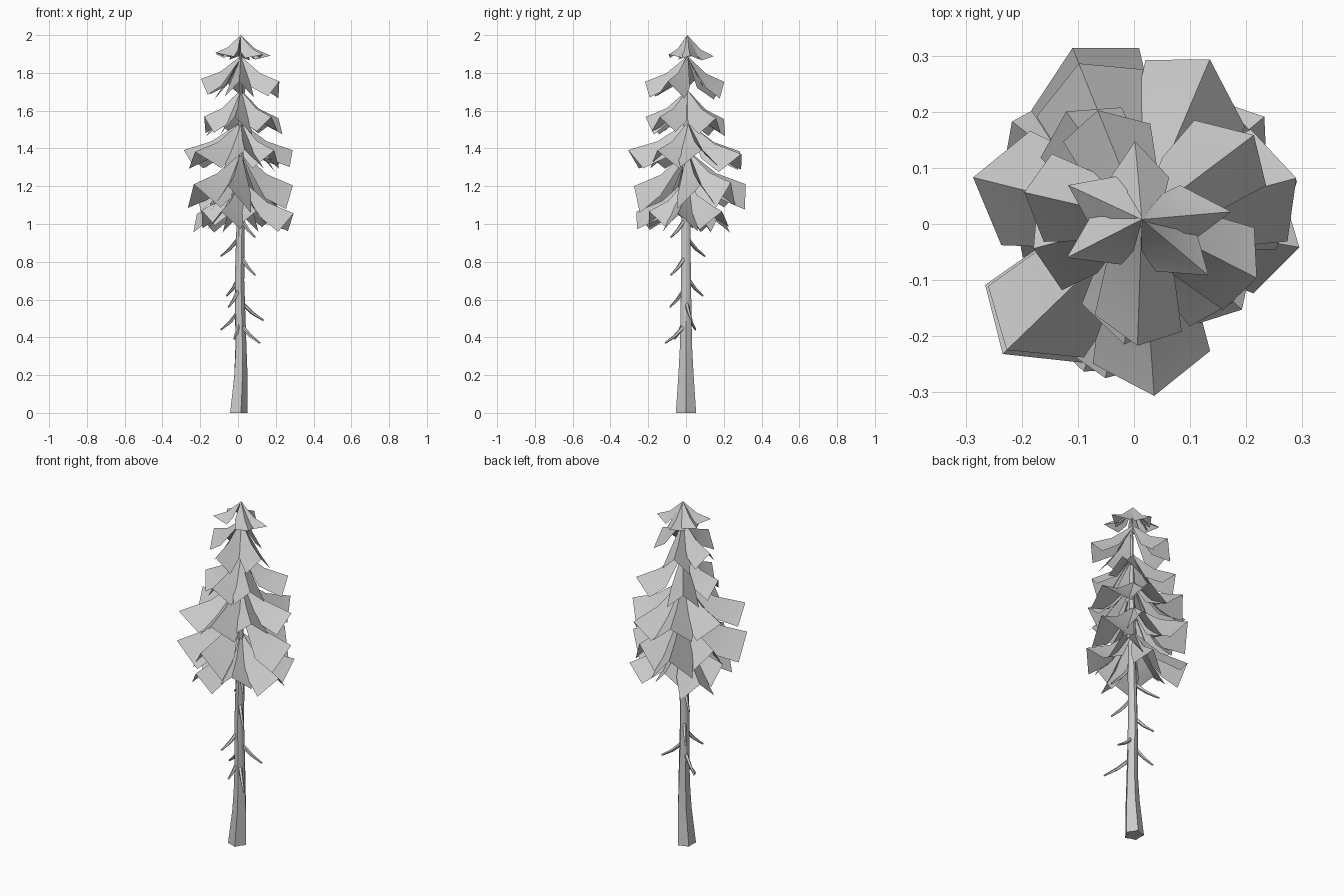
import bpy, math, random
from mathutils import Vector

random.seed(4)
if "Cube" in bpy.data.objects:
    bpy.data.objects.remove(bpy.data.objects["Cube"], do_unlink=True)

grey = bpy.data.materials.new("plain_grey")
grey.use_nodes = True
grey.diffuse_color = (0.6, 0.6, 0.6, 1)
grey.node_tree.nodes["Principled BSDF"].inputs["Base Color"].default_value = (0.6, 0.6, 0.6, 1)


def make(name, verts, faces, angle=35):
    mesh = bpy.data.meshes.new(name)
    mesh.from_pydata([tuple(v) for v in verts], [], faces)
    mesh.materials.append(grey)
    obj = bpy.data.objects.new(name, mesh)
    bpy.context.collection.objects.link(obj)
    bpy.ops.object.select_all(action="DESELECT")
    obj.select_set(True)
    bpy.context.view_layer.objects.active = obj
    bpy.ops.object.shade_smooth_by_angle(angle=math.radians(angle))
    return obj


def tube(rings, n):
    """Skin a list of vertex rings and cap both ends."""
    verts = [v for ring in rings for v in ring]
    faces = [list(range(n))[::-1]]
    for k in range(len(rings) - 1):
        for i in range(n):
            j = (i + 1) % n
            faces.append([k * n + i, k * n + j, k * n + n + j, k * n + n + i])
    faces.append(list(range(len(verts) - n, len(verts))))
    return verts, faces


# Trunk: gently bent, with a fluted flare at the foot
SIDES = 10
rings = []
for z, cx, r, flute in [(0, 0, 0.045, 0.14), (0.2, 0.012, 0.035, 0.1), (0.36, 0.014, 0.029, 0.05),
                        (0.7, 0.008, 0.025, 0), (1.0, 0.014, 0.022, 0), (1.5, 0.014, 0.014, 0),
                        (1.94, 0.014, 0.004, 0)]:
    ring = []
    for i in range(SIDES):
        a = math.tau * i / SIDES
        rr = r * (1 + flute * (-1) ** i)
        ring.append((cx + rr * math.cos(a), 1.1 * rr * math.sin(a), z))
    rings.append(ring)
make("trunk", *tube(rings, SIDES))


# Dead twigs: thin hooked spikes below the crown, given by their tips
def twig(index, tip):
    tip = Vector(tip)
    out = Vector((tip.x, tip.y, 0)).normalized()
    side = Vector((-out.y, out.x, 0))
    root = Vector((0.01, 0, tip.z + 0.09)) + out * 0.012
    mid = root.lerp(tip, 0.5) - Vector((0, 0, 0.008))
    up = (tip - root).normalized().cross(side)
    path = [(root, 0.012), (mid, 0.009), (tip, 0.005)]
    rings = [[p + r * (side * math.cos(math.tau * i / 5) + up * math.sin(math.tau * i / 5))
              for i in range(5)] for p, r in path]
    make(f"dead_twig_{index}", *tube(rings, 5))


for i, tip in enumerate([(0.09, -0.08, 0.73), (0.135, 0.03, 0.49), (0.115, -0.11, 0.37),
                         (-0.06, 0.09, 0.62), (-0.09, 0.1, 0.83), (-0.09, 0.05, 0.44),
                         (-0.05, -0.085, 0.56), (-0.02, -0.06, 0.39), (0.09, -0.08, 0.93)]):
    twig(i, tip)


# Fronds: folded sheets with a raised ridge, a pointed end and drooping sides
def frond(verts, faces, angle, reach, top, tip, drop, width, shoulder):
    a = math.radians(angle)
    out = Vector((math.cos(a), math.sin(a), 0))
    side = Vector((-out.y, out.x, 0))
    base = len(verts)
    fall = top - tip
    # rows of: ridge reach, ridge height, side reach, half width, side drop
    rows = [(0.0, top, 0.02, 0.08, drop * 0.25),
            (0.5, top - fall * 0.68, shoulder * 0.5, 0.78, drop * 0.9),
            (1.0, tip, shoulder, 1.0, drop)]
    for ridge, z, edge, half, sag in rows:
        for s in (-1, 0, 1):
            if s == 0:
                p = out * (reach * ridge)
                h = z
            else:
                k = random.uniform(0.9, 1.1)
                p = out * (reach * edge * k) + side * (s * width * half)
                h = z - sag * random.uniform(0.9, 1.1)
            verts.append(Vector((0.014 + p.x, 0.008 + p.y, h)))
    for r in range(2):
        for c in range(2):
            i = base + r * 3 + c
            faces.append([i, i + 3, i + 4, i + 1])


# Tier: name, apex height, tip height, droop, half width, shoulder, list of (angle, reach)
tiers = [
    ("top_tier", 2.0, 1.9, 0.02, 0.055, 0.48,
     [(5, 0.16), (95, 0.14), (155, 0.145), (207, 0.15), (320, 0.155)]),
    ("second_tier", 1.89, 1.765, 0.085, 0.078, 0.8,
     [(112, 0.21), (167, 0.215), (268, 0.225), (333, 0.23)]),
    ("third_tier", 1.71, 1.565, 0.085, 0.085, 0.8,
     [(37, 0.25), (125, 0.235), (195, 0.2), (262, 0.225), (318, 0.22)]),
    ("fourth_tier", 1.54, 1.385, 0.09, 0.105, 0.8,
     [(15, 0.285), (67, 0.31), (112, 0.3), (166, 0.31), (224, 0.335), (274, 0.315), (318, 0.24)]),
    ("fifth_tier", 1.39, 1.21, 0.13, 0.11, 0.8,
     [(14, 0.285), (62, 0.26), (112, 0.33), (168, 0.24), (224, 0.345), (257, 0.29)]),
    ("bottom_tier", 1.24, 1.065, 0.09, 0.095, 0.8,
     [(350, 0.285), (40, 0.285), (90, 0.17), (143, 0.29), (200, 0.22), (249, 0.29), (292, 0.22)]),
]
for name, top, tip, drop, width, shoulder, fronds in tiers:
    verts, faces = [], []
    for angle, reach in fronds:
        frond(verts, faces, angle, reach, top, tip + random.uniform(-0.015, 0.01),
              drop, width, shoulder)
    make(name + "_fronds", verts, faces, 28)
